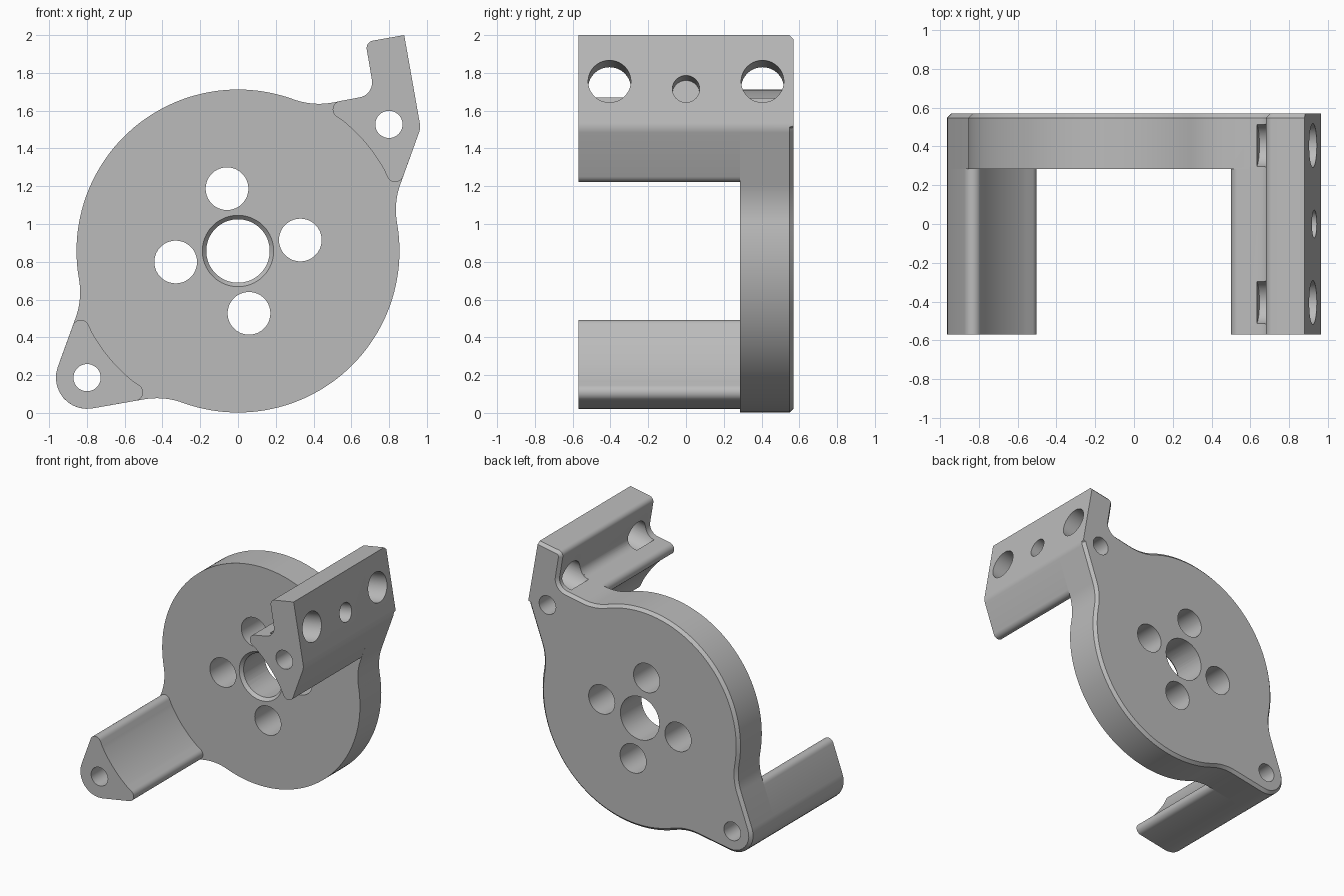
import bpy, bmesh, math
from mathutils import Vector, Matrix

if "Cube" in bpy.data.objects:
    bpy.data.objects.remove(bpy.data.objects["Cube"])

CENTRE = Vector((0, 0.857))
DISC_R, BORE_R, FILLET_R = 0.855, 0.885, 0.4
EAR_U, EAR_R = 1.043, 0.165
FRONT, PLATE, BACK = -0.57, 0.285, 0.57
UP, DOWN = 40, 220            # directions of the two ears

grey = bpy.data.materials.new("machined_grey")
grey.use_nodes = True
grey.diffuse_color = (0.5, 0.5, 0.5, 1)
grey.node_tree.nodes["Principled BSDF"].inputs["Base Color"].default_value = grey.diffuse_color


def polar(r, deg, c=CENTRE):
    a = math.radians(deg)
    return c + Vector((math.cos(a), math.sin(a))) * r


def arc(c, r, a0, a1, n):
    return [polar(r, a0 + (a1 - a0) * i / n, c) for i in range(n + 1)]


def rounded(corners, n=10):
    """Outline through (point, radius) corners, each replaced by an arc."""
    out = []
    for i, (p, r) in enumerate(corners):
        if r == 0:
            out.append(p)
            continue
        a = (corners[i - 1][0] - p).normalized()
        b = (corners[(i + 1) % len(corners)][0] - p).normalized()
        half = a.angle(b) / 2
        c = p + (a + b).normalized() * (r / math.sin(half))
        s, e = p + a * (r / math.tan(half)) - c, p + b * (r / math.tan(half)) - c
        sweep = s.angle_signed(e)         # clockwise positive
        for k in range(n + 1):
            t = -sweep * k / n
            out.append(c + Vector((s.x * math.cos(t) - s.y * math.sin(t),
                                   s.x * math.sin(t) + s.y * math.cos(t))))
    return out


def link(name, bm):
    bmesh.ops.recalc_face_normals(bm, faces=bm.faces)
    mesh = bpy.data.meshes.new(name)
    bm.to_mesh(mesh)
    bm.free()
    mesh.materials.append(grey)
    ob = bpy.data.objects.new(name, mesh)
    bpy.context.collection.objects.link(ob)
    return ob


def prism(name, outline, y0, y1, chamfer=0, keep=None):
    bm = bmesh.new()
    face = bm.faces.new([bm.verts.new((p.x, y0, p.y)) for p in outline])
    new = bmesh.ops.extrude_face_region(bm, geom=[face])["geom"]
    bmesh.ops.translate(bm, vec=(0, y1 - y0, 0),
                        verts=[g for g in new if isinstance(g, bmesh.types.BMVert)])
    bmesh.ops.recalc_face_normals(bm, faces=bm.faces)
    if chamfer:
        rim = [e for e in bm.edges if all(abs(v.co.y - y1) < 1e-5 for v in e.verts)
               and not keep((e.verts[0].co + e.verts[1].co) / 2)]
        bmesh.ops.bevel(bm, geom=rim, offset=chamfer, segments=1, affect='EDGES')
    return link(name, bm)


def cutter(start, direction, length, r0, r1=None):
    bm = bmesh.new()
    d = Vector(direction).normalized()
    rot = d.to_track_quat('Z', 'Y').to_matrix().to_4x4()
    bmesh.ops.create_cone(bm, cap_ends=True, segments=64, radius1=r0,
                          radius2=r0 if r1 is None else r1, depth=length,
                          matrix=Matrix.Translation(Vector(start) + d * length / 2) @ rot)
    ob = link("cutter", bm)
    ob.hide_render = True
    return ob


def cut(ob, cutters):
    bpy.context.view_layer.objects.active = ob
    for c in cutters:
        mod = ob.modifiers.new("hole", 'BOOLEAN')
        mod.operation, mod.solver, mod.object = 'DIFFERENCE', 'EXACT', c
        bpy.ops.object.modifier_apply(modifier=mod.name)


# Ear corners: apex of the tapered sides and the flange above the upper ear
apex_up, apex_down = [polar(EAR_U + 2 * EAR_R, a) for a in (UP, DOWN)]
flange = [(Vector((0.967, 1.508)), 0.1), (Vector((0.88, 2.0)), 0),
          (Vector((0.675, 1.964)), 0.04), (Vector((0.722, 1.685)), 0.08)]
ears = {UP: flange, DOWN: [(apex_down, EAR_R)]}

# Plate outline: two ears blended into the disc by hollow fillets
outline = []
for axis, corners in ears.items():
    c0, c1 = [polar(DISC_R + FILLET_R, axis + s) for s in (-30, 30)]
    blend_in = arc(c0, FILLET_R, axis + 150, axis + 120, 12)
    blend_out = arc(c1, FILLET_R, axis + 240, axis + 210, 12)
    ring = rounded([(blend_in[-1], 0)] + corners + [(blend_out[0], 0)])
    outline += blend_in + ring[1:-1] + blend_out
    outline += arc(CENTRE, DISC_R, axis + 30, axis + 150, 48)[1:-1]

# The bolting face keeps its square back edge
normal = Vector((math.cos(math.radians(10)), 0, math.sin(math.radians(10))))
face_d = normal.dot(Vector((0.88, 0, 2.0)))
plate = prism("round_plate", outline, PLATE, BACK, 0.022,
              lambda m: abs(normal.dot(m) - face_d) < 0.002)

# Posts: same outer ear shape, hollowed on the inside around the disc centre
posts = []
for name, axis in (("upper_post", UP), ("lower_post", DOWN)):
    tips = [(polar(BORE_R, axis + s), 0.045) for s in (-20.9, 20.9)]
    hollow = [(p, 0) for p in arc(CENTRE, BORE_R, axis + 11, axis - 11, 14)]
    shape = rounded([tips[0]] + ears[axis] + [tips[1]] + hollow)
    posts.append(prism(name, shape, FRONT, PLATE))

# Ear holes, ring of four holes and the chamfered centre hole
along = (0, 1, 0)
ear_holes = [cutter((p.x, -0.8, p.y), along, 1.6, 0.072)
             for p in (polar(EAR_U, UP), polar(EAR_U, DOWN))]
ring_holes = [cutter((p.x, 0, p.y), along, 0.8, 0.113)
              for p in (polar(0.335, 10 + 90 * i) for i in range(4))]
cx, cz = CENTRE
centre_holes = [cutter((cx, 0, cz), along, 0.8, 0.168),
                cutter((cx, PLATE - 0.03, cz), along, 0.06, 0.216, 0.162)]


# Bolt holes across the flange; the large ones run into the ledge
def bolt(y, z, r, depth):
    x = 0.88 + (2.0 - z) * math.tan(math.radians(10))
    start = Vector((x, y, z)) + normal * 0.1
    return cutter(start, -normal, depth + 0.1, r)


front_bolt, mid_bolt, back_bolt = (bolt(-0.405, 1.755, 0.113, 0.3),
                                   bolt(0, 1.715, 0.072, 0.15),
                                   bolt(0.405, 1.755, 0.113, 0.3))

cut(plate, ear_holes + ring_holes + centre_holes + [back_bolt])
cut(posts[0], [ear_holes[0], front_bolt, mid_bolt])
cut(posts[1], [ear_holes[1]])
for c in ear_holes + ring_holes + centre_holes + [front_bolt, mid_bolt, back_bolt]:
    bpy.data.objects.remove(c)

# Smooth curved walls, sharp rims
for ob in [plate] + posts:
    bpy.ops.object.select_all(action='DESELECT')
    ob.select_set(True)
    bpy.context.view_layer.objects.active = ob
    bpy.ops.object.shade_smooth_by_angle(angle=math.radians(25))
